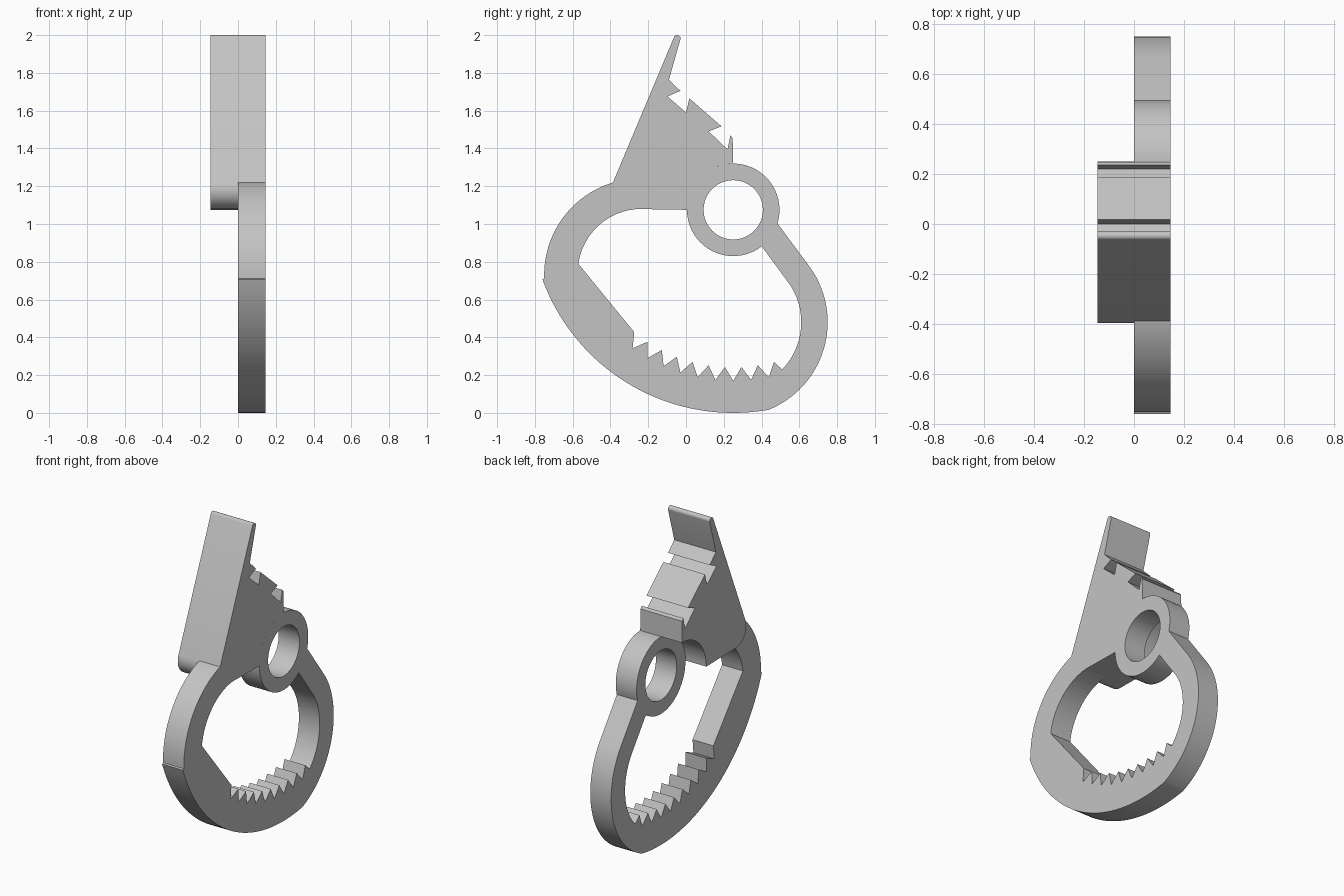
import bpy, bmesh, math

cube = bpy.data.objects.get("Cube")
if cube:
    bpy.data.objects.remove(cube, do_unlink=True)

grey = bpy.data.materials.new("plain grey")
grey.use_nodes = True
grey.diffuse_color = (0.55, 0.55, 0.55, 1)
grey.node_tree.nodes["Principled BSDF"].inputs["Base Color"].default_value = grey.diffuse_color

HALF = 0.146            # half of the full thickness
HUB = (0.25, 1.075)     # pivot centre, also the centre of the tooth arc
HUB_R = 0.245
TOE = (0.25, 0.48)
NOSE = (-0.24, 0.73)


def arc(centre, radius, start, end, steps=24):
    """Points on an arc, angles in degrees in the y-z plane."""
    points = []
    for i in range(steps + 1):
        a = math.radians(start + (end - start) * i / steps)
        points.append((centre[0] + radius * math.cos(a), centre[1] + radius * math.sin(a)))
    return points


def plate(name, loops, x0, x1):
    """Fill closed outlines (later loops are holes) and extrude along x."""
    bm = bmesh.new()
    edges = []
    for loop in loops:
        verts = [bm.verts.new((x0, y, z)) for y, z in loop]
        edges += [bm.edges.new((v, verts[i - 1])) for i, v in enumerate(verts)]
    bmesh.ops.triangle_fill(bm, edges=edges, use_beauty=True, normal=(1, 0, 0))
    result = bmesh.ops.extrude_face_region(bm, geom=bm.faces[:], use_keep_orig=True)
    moved = [g for g in result["geom"] if isinstance(g, bmesh.types.BMVert)]
    bmesh.ops.translate(bm, verts=moved, vec=(x1 - x0, 0, 0))
    bmesh.ops.recalc_face_normals(bm, faces=bm.faces[:])
    mesh = bpy.data.meshes.new(name)
    bm.to_mesh(mesh)
    bm.free()
    mesh.materials.append(grey)
    obj = bpy.data.objects.new(name, mesh)
    bpy.context.collection.objects.link(obj)
    bpy.ops.object.select_all(action='DESELECT')
    obj.select_set(True)
    bpy.context.view_layer.objects.active = obj
    bpy.ops.object.shade_smooth_by_angle(angle=math.radians(25))
    return obj


# Rounded lower corner shared by the finger and the jaw
corner = arc((-0.295, 1.18), 0.1, 157, 270, 12)

# Inner teeth: tips and valleys alternate every 3 degrees around the hub
teeth = []
for k in range(19):
    radius = 0.906 if k % 2 else 0.833
    teeth += arc(HUB, radius, 285 - 3 * k, 0, 1)[:1]

# Jaw: nose, heel, toe, hub, then back along the toothed window
jaw = arc(NOSE, 0.511, 107, 182)
jaw += arc(HUB, 1.075, 200, 279.4, 40)
jaw += arc(TOE, 0.5, -68, 34.7, 36)
jaw += arc(HUB, HUB_R, -17, 308, 65)
jaw += arc(TOE, 0.36, 33, -44, 28)
jaw += teeth
jaw += arc((-0.235, 0.742), 0.338, 172, 90)
jaw += corner[::-1]
bore = arc(HUB, 0.157, 0, 352.5, 47)
plate("jaw", [jaw, bore], 0, HALF)

# Finger: full thickness, with barbed back edge and rounded tip
barbs = [(0.247, 1.455), (0.235, 1.47), (0.22, 1.395), (0.12, 1.49),
         (0.188, 1.517), (0.018, 1.665), (0.0, 1.59), (-0.098, 1.675),
         (-0.03, 1.705), (-0.09, 1.765)]
finger = corner + arc(HUB, HUB_R, 180, 90, 18) + barbs
finger += arc((-0.047, 1.982), 0.018, -15, 157, 12)
plate("finger", [finger], -HALF, HALF)
